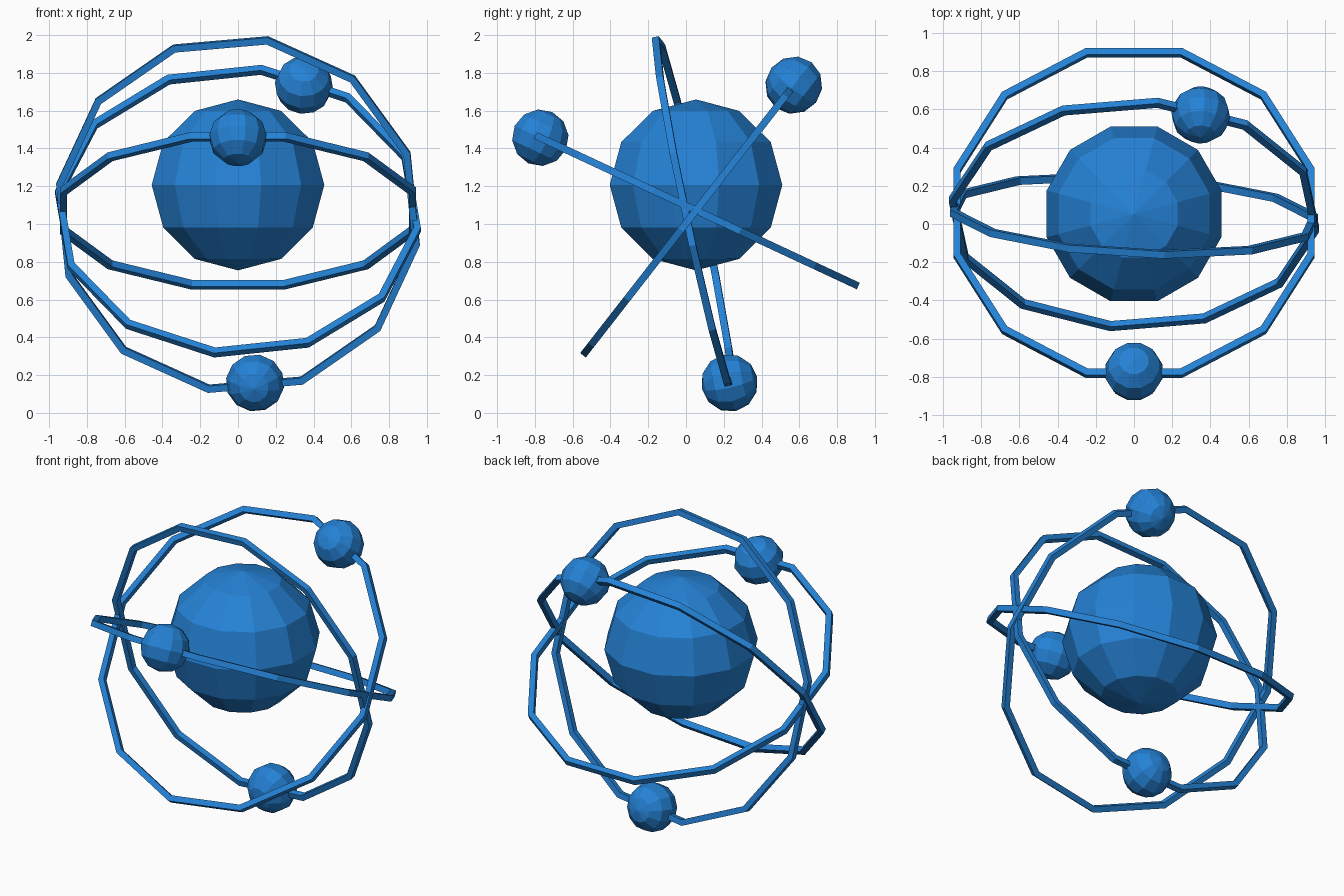
import bpy, bmesh, math
from mathutils import Vector, Matrix

if "Cube" in bpy.data.objects:
    bpy.data.objects.remove(bpy.data.objects["Cube"])

blue = bpy.data.materials.new("blue")
blue.diffuse_color = (0.018, 0.223, 0.672, 1)
blue.use_nodes = True
blue.node_tree.nodes["Principled BSDF"].inputs["Base Color"].default_value = blue.diffuse_color


def finish(name, bm, matrix):
    bmesh.ops.recalc_face_normals(bm, faces=bm.faces)
    mesh = bpy.data.meshes.new(name)
    bm.to_mesh(mesh)
    bm.free()
    mesh.materials.append(blue)
    obj = bpy.data.objects.new(name, mesh)
    obj.matrix_world = matrix
    bpy.context.collection.objects.link(obj)
    return obj


def ball(name, radius, polar, matrix):
    # low-poly sphere, flat sides towards its axes
    bm = bmesh.new()
    bmesh.ops.create_uvsphere(bm, u_segments=12, v_segments=6, radius=1)
    shape = Matrix.Diagonal((radius, radius, polar, 1)) @ Matrix.Rotation(math.radians(15), 4, 'Z')
    bmesh.ops.transform(bm, matrix=shape, verts=bm.verts)
    return finish(name, bm, matrix)


def ring(name, outer, inner, height, matrix):
    # twelve-sided hoop with a square section
    bm = bmesh.new()
    section = [(outer, -height / 2), (outer, height / 2), (inner, height / 2), (inner, -height / 2)]
    loops = []
    for i in range(12):
        a = math.radians(15 + 30 * i)
        loops.append([bm.verts.new((r * math.cos(a), r * math.sin(a), z)) for r, z in section])
    for i in range(12):
        p, q = loops[i], loops[(i + 1) % 12]
        for j in range(4):
            k = (j + 1) % 4
            bm.faces.new((p[j], q[j], q[k], p[k]))
    return finish(name, bm, matrix)


# central sphere
ball("nucleus", 0.473, 0.4525, Matrix.Translation((0, 0.053, 1.207)))

# orbits: centre, direction of the small ball, plane normal
orbits = [
    ("front", (0, 0.058, 1.07), (0, -0.906, 0.4226), (0, 0.4226, 0.906)),
    ("upper", (0, 0.05, 1.068), (0.345, 0.515, 0.66), (0, -0.788, 0.615)),
    ("lower", (0, 0.045, 1.05), (0.09, 0.185, -0.89), (0.047, 0.977, 0.209)),
]
for name, centre, toward, normal in orbits:
    u = Vector(toward).normalized()
    w = Vector(normal)
    w = (w - u * w.dot(u)).normalized()
    v = w.cross(u)
    frame = Matrix((u, v, w)).transposed().to_4x4()
    frame.translation = centre
    ring(name + "_orbit_ring", 0.976, 0.938, 0.038, frame)
    ball(name + "_orbit_ball", 0.155, 0.15, frame @ Matrix.Translation((0.915, 0, 0)))
